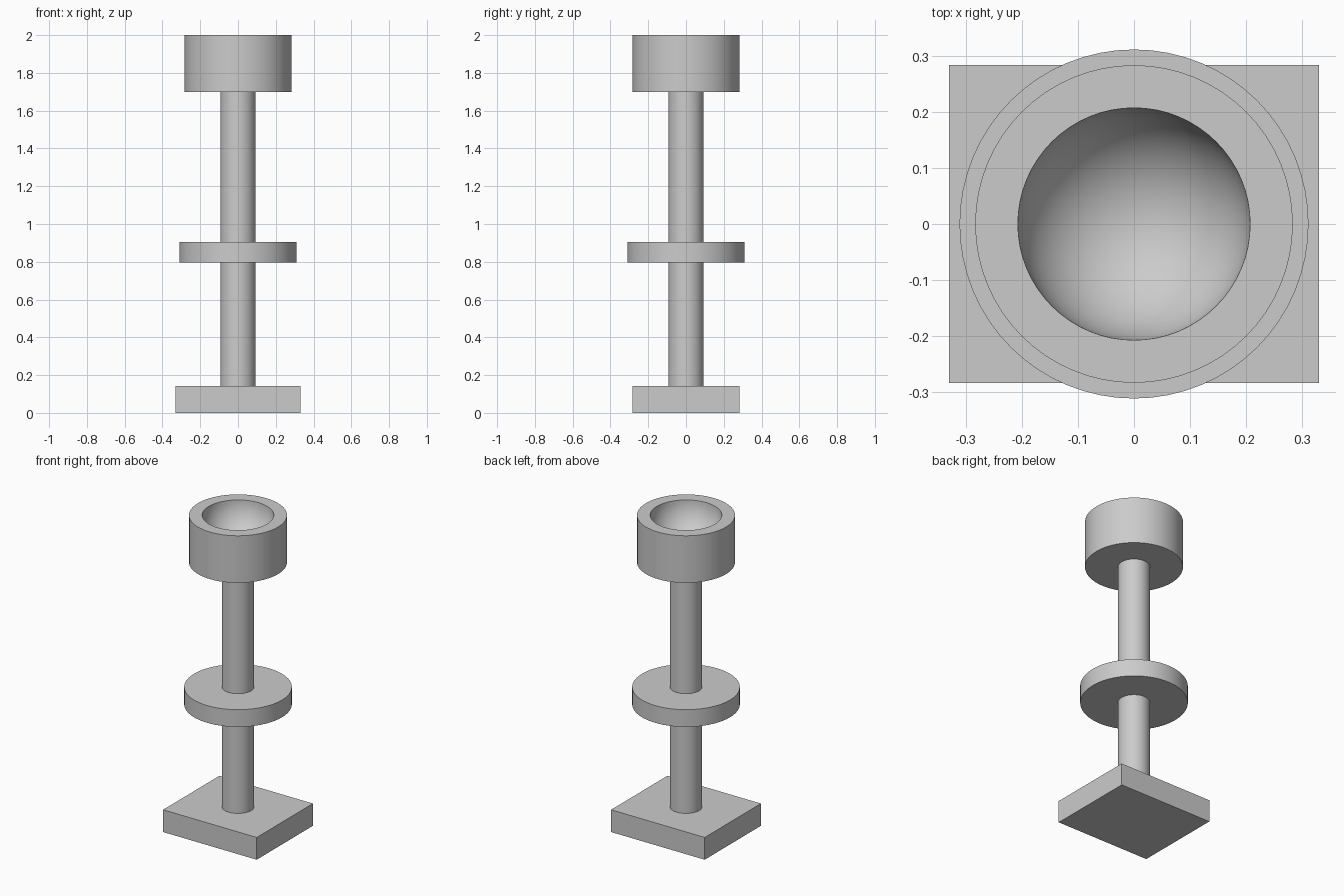
import bpy, bmesh, math

if "Cube" in bpy.data.objects:
    bpy.data.objects.remove(bpy.data.objects["Cube"])

grey = bpy.data.materials.new("plain grey")
grey.diffuse_color = (0.6, 0.6, 0.6, 1)
grey.use_nodes = True
grey.node_tree.nodes["Principled BSDF"].inputs["Base Color"].default_value = grey.diffuse_color


def finish(name, bm):
    bmesh.ops.remove_doubles(bm, verts=bm.verts, dist=1e-5)
    bmesh.ops.recalc_face_normals(bm, faces=bm.faces)
    mesh = bpy.data.meshes.new(name)
    bm.to_mesh(mesh)
    bm.free()
    mesh.materials.append(grey)
    obj = bpy.data.objects.new(name, mesh)
    bpy.context.collection.objects.link(obj)
    return obj


def lathe(name, profile, steps=64):
    """Spin an (radius, height) profile around the z axis."""
    bm = bmesh.new()
    verts = [bm.verts.new((r, 0, z)) for r, z in profile]
    edges = [bm.edges.new(pair) for pair in zip(verts, verts[1:])]
    bmesh.ops.spin(bm, geom=verts + edges, cent=(0, 0, 0), axis=(0, 0, 1),
                   angle=math.tau, steps=steps, use_merge=True)
    obj = finish(name, bm)
    bpy.ops.object.select_all(action='DESELECT')
    bpy.context.view_layer.objects.active = obj
    obj.select_set(True)
    bpy.ops.object.shade_smooth_by_angle(angle=math.radians(30))
    return obj


def cylinder(name, radius, z0, z1):
    return lathe(name, [(0, z0), (radius, z0), (radius, z1), (0, z1)])


# Rectangular foot
bm = bmesh.new()
bmesh.ops.create_cube(bm, size=1)
for v in bm.verts:
    v.co = (v.co.x * 0.66, v.co.y * 0.566, (v.co.z + 0.5) * 0.142)
finish("base_plate", bm)

# Column and the disc around its middle
cylinder("column", 0.093, 0.142, 1.70)
cylinder("middle_disc", 0.311, 0.795, 0.905)

# Cup with a hemispherical hollow
R, TOP, N = 0.207, 2.0, 14
bowl = [(R * math.cos(a), TOP - R * math.sin(a))
        for a in (math.pi / 2 * i / N for i in range(N))]
lathe("cup", [(0, 1.70), (0.283, 1.70), (0.283, TOP)] + bowl + [(0, TOP - R)])
